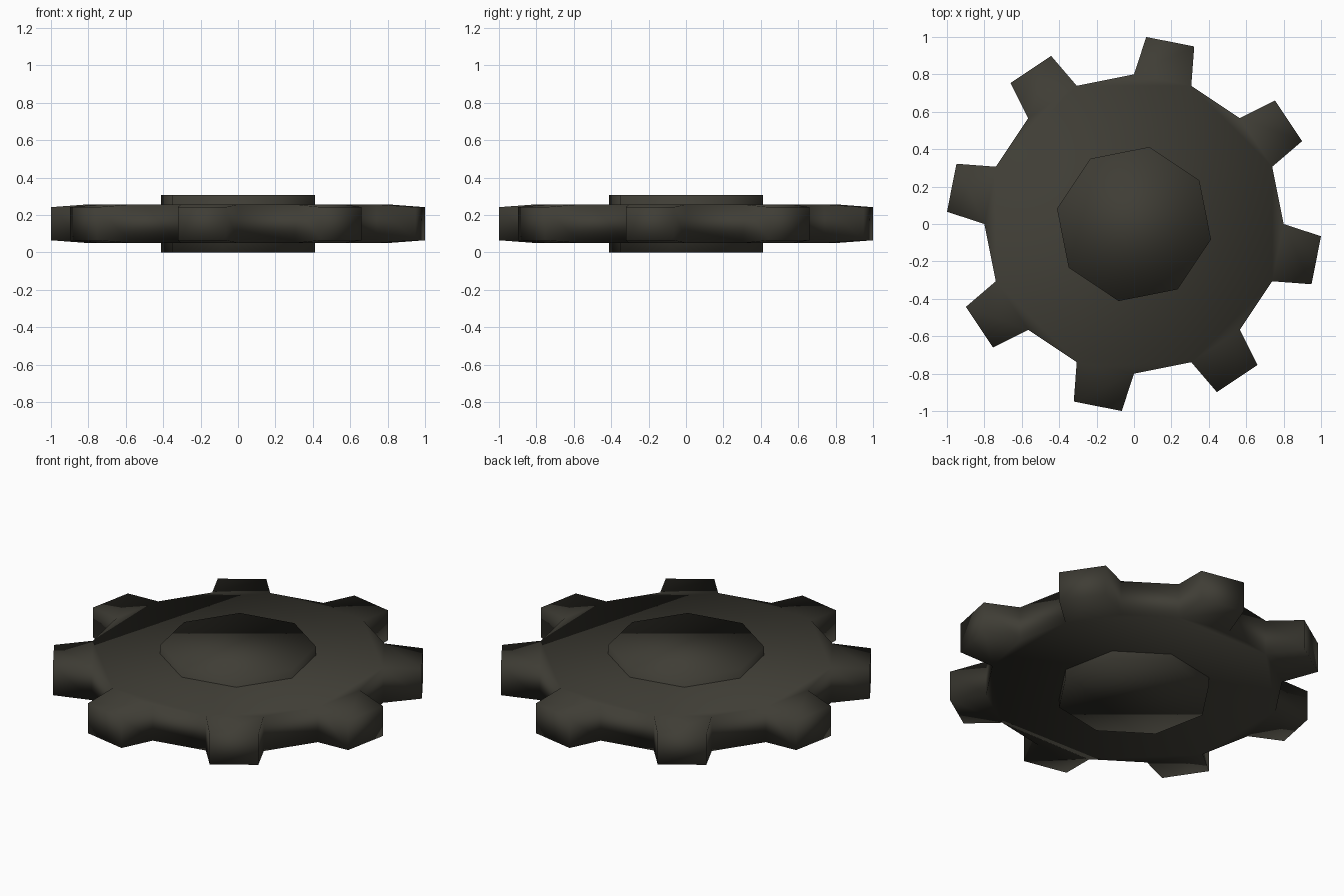
import bpy, bmesh, math

if "Cube" in bpy.data.objects:
    bpy.data.objects.remove(bpy.data.objects["Cube"])

TEETH = 8
STEP = 2 * math.pi / TEETH
MID = -STEP / 4          # angle of the first tooth's centre line
ROOT_R, TIP_R, HUB_R = 0.80, 1.0021, 0.42
ROOT_Z, TIP_Z = (0.05, 0.257), (0.065, 0.242)

metal = bpy.data.materials.new("dark olive metal")
metal.diffuse_color = (0.050, 0.047, 0.036, 1)
metal.use_nodes = True
metal.node_tree.nodes["Principled BSDF"].inputs["Base Color"].default_value = metal.diffuse_color


def polar(r, a, z):
    return (r * math.cos(a), r * math.sin(a), z)


def finish(bm, name):
    bmesh.ops.recalc_face_normals(bm, faces=bm.faces[:])
    for f in bm.faces:
        f.smooth = True
    me = bpy.data.meshes.new(name)
    bm.to_mesh(me)
    bm.free()
    me.materials.append(metal)
    ob = bpy.data.objects.new(name, me)
    bpy.context.collection.objects.link(ob)
    return ob


# Toothed disc: 16-sided body with every second side drawn out to a tapered tooth
bm = bmesh.new()
low, high = [], []
for i in range(TEETH * 2):
    a = i * STEP / 2
    low.append(bm.verts.new(polar(ROOT_R, a, ROOT_Z[0])))
    high.append(bm.verts.new(polar(ROOT_R, a, ROOT_Z[1])))
bm.faces.new(low)
bm.faces.new(high)
for i in range(TEETH * 2):
    j = (i + 1) % (TEETH * 2)
    root = [low[i], low[j], high[j], high[i]]
    if i % 2 == 0:       # valley between teeth
        bm.faces.new(root)
        continue
    c = (i + 0.5) * STEP / 2
    d = math.radians(7.5)
    tip = [bm.verts.new(polar(TIP_R, c + s * d, z))
           for s, z in ((-1, TIP_Z[0]), (1, TIP_Z[0]), (1, TIP_Z[1]), (-1, TIP_Z[1]))]
    bm.faces.new(tip)
    for k in range(4):
        m = (k + 1) % 4
        bm.faces.new((root[k], root[m], tip[m], tip[k]))
finish(bm, "toothed_disc")

# Octagonal hub passing through the disc
bm = bmesh.new()
rings = [[bm.verts.new(polar(HUB_R, MID + k * STEP, z)) for k in range(TEETH)]
         for z in (0.0, 0.307)]
for ring in rings:
    bm.faces.new(ring)
for k in range(TEETH):
    m = (k + 1) % TEETH
    bm.faces.new((rings[0][k], rings[0][m], rings[1][m], rings[1][k]))
finish(bm, "hub")
